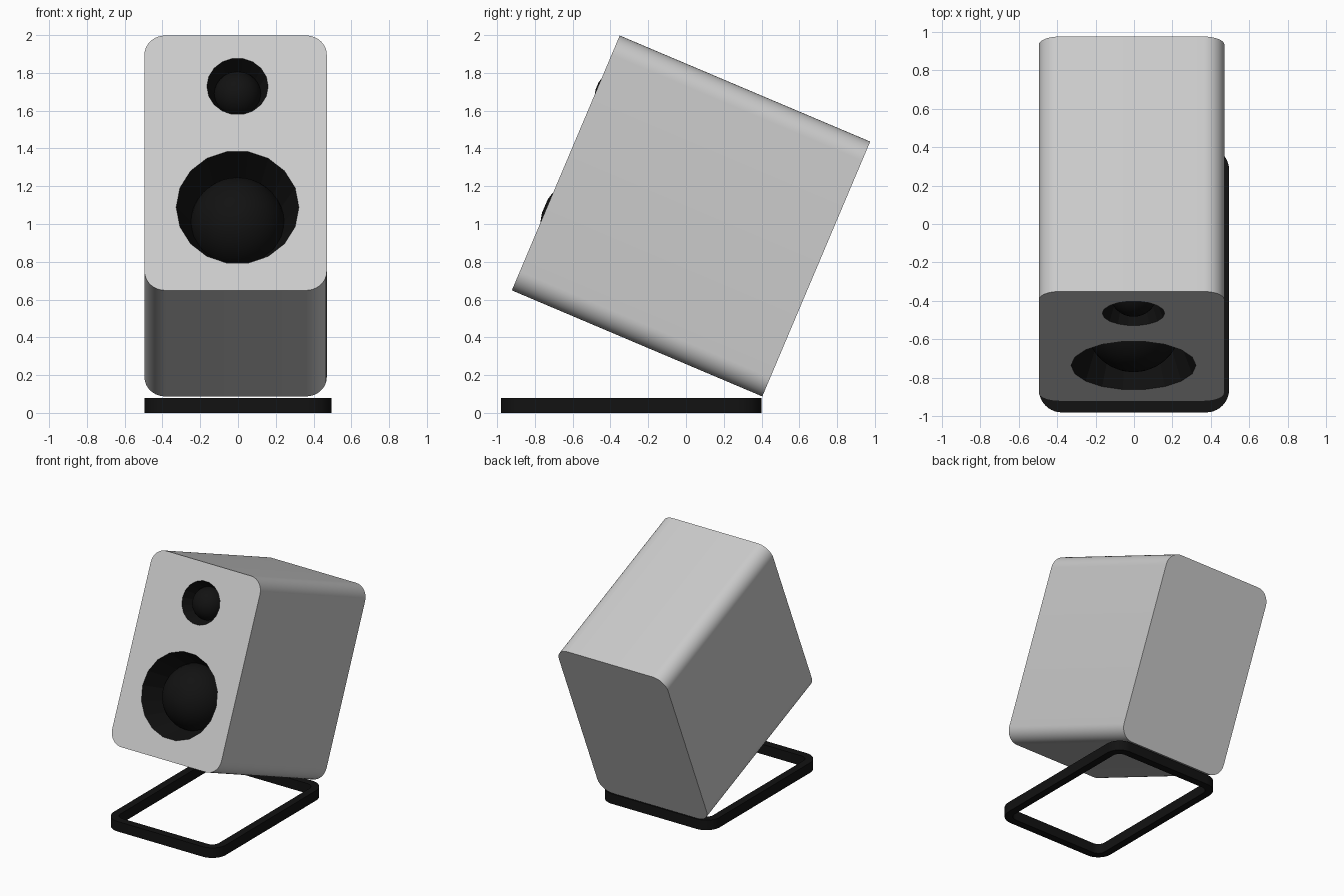
import bpy, bmesh
from math import sin, cos, pi, radians
from mathutils import Matrix, Vector

if "Cube" in bpy.data.objects:
    bpy.data.objects.remove(bpy.data.objects["Cube"])

black = bpy.data.materials.new("black")
black.diffuse_color = (0.006, 0.006, 0.006, 1)
black.use_nodes = True
black.node_tree.nodes["Principled BSDF"].inputs["Base Color"].default_value = black.diffuse_color

W, H, D = 0.965, 1.465, 1.44           # cabinet width, height, depth
TILT = (Matrix.Translation((-0.0125, 0.0265, 1.0425))
        @ Matrix.Rotation(radians(-22.95), 4, 'X'))


def finish(name, bm, matrix=None, mat=None, angle=None):
    bmesh.ops.recalc_face_normals(bm, faces=bm.faces)
    me = bpy.data.meshes.new(name)
    bm.to_mesh(me)
    bm.free()
    if matrix:
        me.transform(matrix)
    ob = bpy.data.objects.new(name, me)
    bpy.context.collection.objects.link(ob)
    if mat:
        me.materials.append(mat)
    if angle:
        bpy.ops.object.select_all(action='DESELECT')
        ob.select_set(True)
        bpy.context.view_layer.objects.active = ob
        bpy.ops.object.shade_smooth_by_angle(angle=radians(angle))
    return ob


def rounded_rect(w, h, r, n=10):
    pts = []
    for k, (sx, sy) in enumerate([(1, 1), (-1, 1), (-1, -1), (1, -1)]):
        for i in range(n + 1):
            a = (k + i / n) * pi / 2
            pts.append((sx * (w / 2 - r) + r * cos(a), sy * (h / 2 - r) + r * sin(a)))
    return pts


def circle(r, n, x=0, z=0):
    return [(x + r * cos(2 * pi * i / n), z + r * sin(2 * pi * i / n)) for i in range(n)]


def loop(bm, pts, y):
    return [bm.verts.new((p[0], y, p[1])) for p in pts]


def bridge(bm, a, b):
    n = len(a)
    for i in range(n):
        bm.faces.new((a[i], a[(i + 1) % n], b[(i + 1) % n], b[i]))


# drivers: name, centre x, centre height on the baffle, scale
drivers = [("woofer", 0.01, -0.255, 1.0), ("tweeter", 0.01, 0.44, 0.5)]
RIM, SIDES = 0.325, 18

# cabinet: rounded box with open driver holes in the front
bm = bmesh.new()
outline = rounded_rect(W, H, 0.11)
front, back = loop(bm, outline, -D / 2), loop(bm, outline, D / 2)
bridge(bm, front, back)
bm.faces.new(back)
edges = [bm.edges.get((front[i - 1], front[i])) for i in range(len(front))]
for _, x, z, s in drivers:
    ring = loop(bm, circle(RIM * s, SIDES, x, z), -D / 2)
    edges += [bm.edges.new((ring[i - 1], ring[i])) for i in range(SIDES)]
bmesh.ops.triangle_fill(bm, edges=edges, use_beauty=True, use_dissolve=False)
finish("cabinet", bm, TILT, angle=30)

for name, x, z, s in drivers:
    # recessed faceted funnel
    bm = bmesh.new()
    bridge(bm, loop(bm, circle(RIM * s, SIDES, x, z), -D / 2),
           loop(bm, circle(0.245 * s, SIDES, x, z), -D / 2 + 0.2 * s))
    finish(name + "_funnel", bm, TILT, black)

    # dome that just rises past the front face
    bm = bmesh.new()
    R, cy = 0.25 * s, -D / 2 + 0.234 * s
    rings = []
    for k in range(1, 11):
        a = k / 10 * pi / 2
        rings.append(loop(bm, circle(R * sin(a), 36, x, z), cy - R * cos(a)))
    for a, b in zip(rings, rings[1:]):
        bridge(bm, a, b)
    bm.faces.new(rings[0])
    finish(name + "_dome", bm, TILT, black, 40)

# stand: flat rounded frame lying on the ground
bm = bmesh.new()
bar, y0, y1 = 0.06, -0.98, 0.40
shapes = [rounded_rect(0.99 - 2 * d, y1 - y0 - 2 * d, 0.12 - d) for d in (0, bar)]
rings = [[bm.verts.new((px, py + (y0 + y1) / 2, h)) for px, py in shapes[i]]
         for i, h in ((0, 0), (0, 0.08), (1, 0.08), (1, 0))]
for i in range(4):
    bridge(bm, rings[i], rings[(i + 1) % 4])
finish("stand_frame", bm, None, black, 30)
